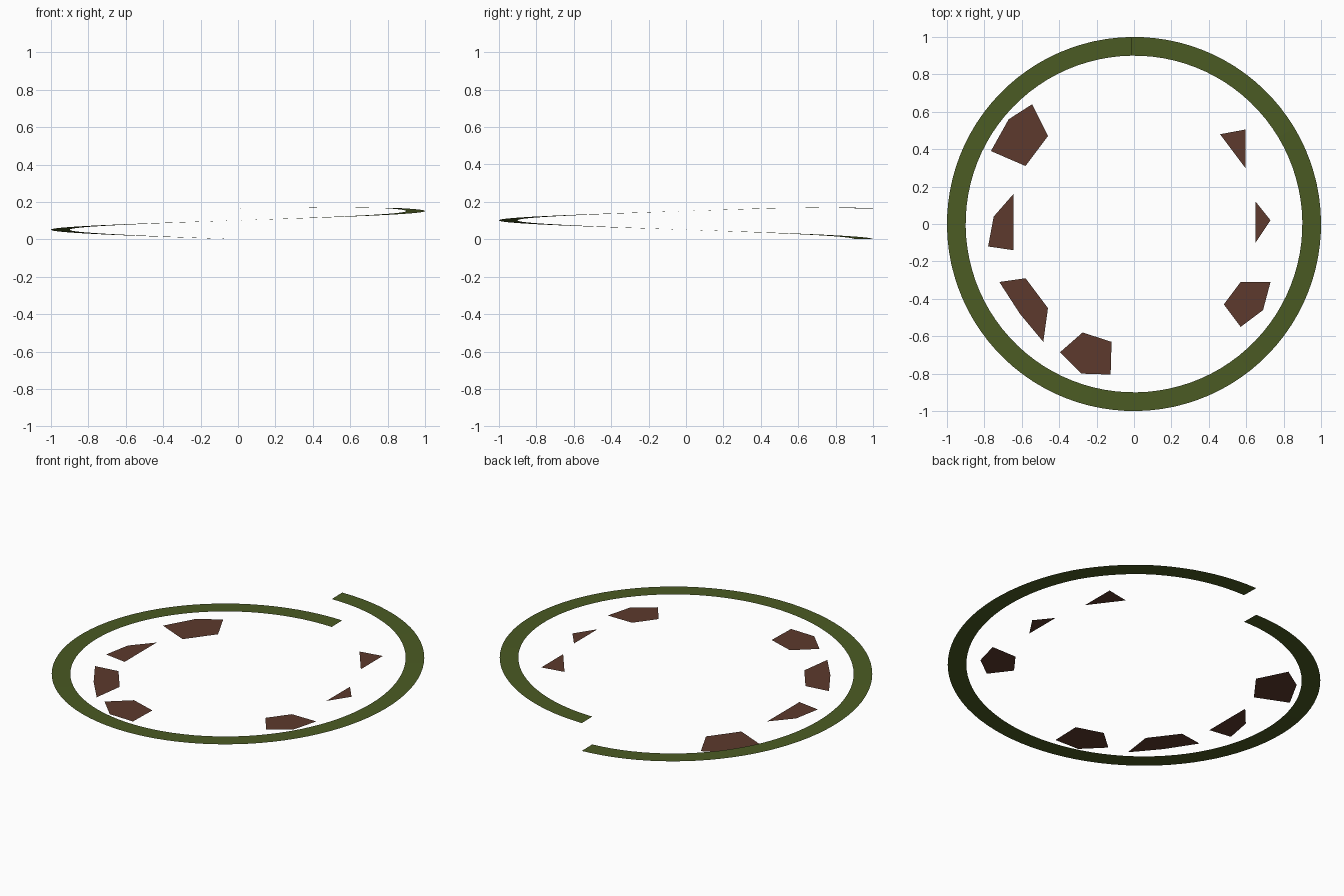
import bpy, math

if "Cube" in bpy.data.objects:
    bpy.data.objects.remove(bpy.data.objects["Cube"])


def material(name, rgb):
    m = bpy.data.materials.new(name)
    m.diffuse_color = (*rgb, 1.0)
    m.use_nodes = True
    m.node_tree.nodes["Principled BSDF"].inputs["Base Color"].default_value = m.diffuse_color
    return m


def add_mesh(name, verts, faces, mat):
    me = bpy.data.meshes.new(name)
    me.from_pydata(verts, [], faces)
    me.materials.append(mat)
    me.update()
    ob = bpy.data.objects.new(name, me)
    bpy.context.collection.objects.link(ob)
    return ob


green = material("moss green", (0.070, 0.104, 0.017))
brown = material("earth brown", (0.109, 0.042, 0.026))


# Rising ring ribbon: one turn from the back, counter-clockwise, levelling off at the end
def ribbon_height(turn):
    keys = [(0, 0.001), (0.25, 0.052), (0.75, 0.152), (0.83, 0.167), (0.90, 0.170), (1.0, 0.166)]
    for (a, za), (b, zb) in zip(keys, keys[1:]):
        if turn <= b:
            return za + (zb - za) * (turn - a) / (b - a)
    return keys[-1][1]


SEGMENTS = 96
verts, faces = [], []
for i in range(SEGMENTS + 1):
    t = i / SEGMENTS
    a = math.radians(91 + 360 * t)
    for r in (0.9, 1.0):
        verts.append((r * math.cos(a), r * math.sin(a), ribbon_height(t)))
for i in range(SEGMENTS):
    k = 2 * i
    faces.append((k, k + 1, k + 3, k + 2))
add_mesh("ring_ribbon", verts, faces, green)

# Flat angular stones, each a step higher (None = empty step)
stones = [
    [(-.765, .39), (-.58, .31), (-.46, .47), (-.545, .64), (-.67, .56)],
    [(-.78, -.12), (-.645, -.14), (-.645, .16), (-.75, .04)],
    [(-.72, -.31), (-.61, -.48), (-.485, -.63), (-.46, -.45), (-.58, -.29)],
    [(-.395, -.685), (-.28, -.80), (-.125, -.805), (-.12, -.63), (-.275, -.58)],
    None,
    [(.48, -.43), (.57, -.55), (.69, -.46), (.73, -.31), (.57, -.31)],
    [(.65, -.10), (.73, .02), (.65, .12)],
    [(.595, .30), (.595, .505), (.46, .48)],
]
for step, outline in enumerate(stones):
    if outline:
        z = 0.003 + 0.02 * step
        add_mesh(f"stone_{step}", [(x, y, z) for x, y in outline],
                 [tuple(range(len(outline)))], brown)
